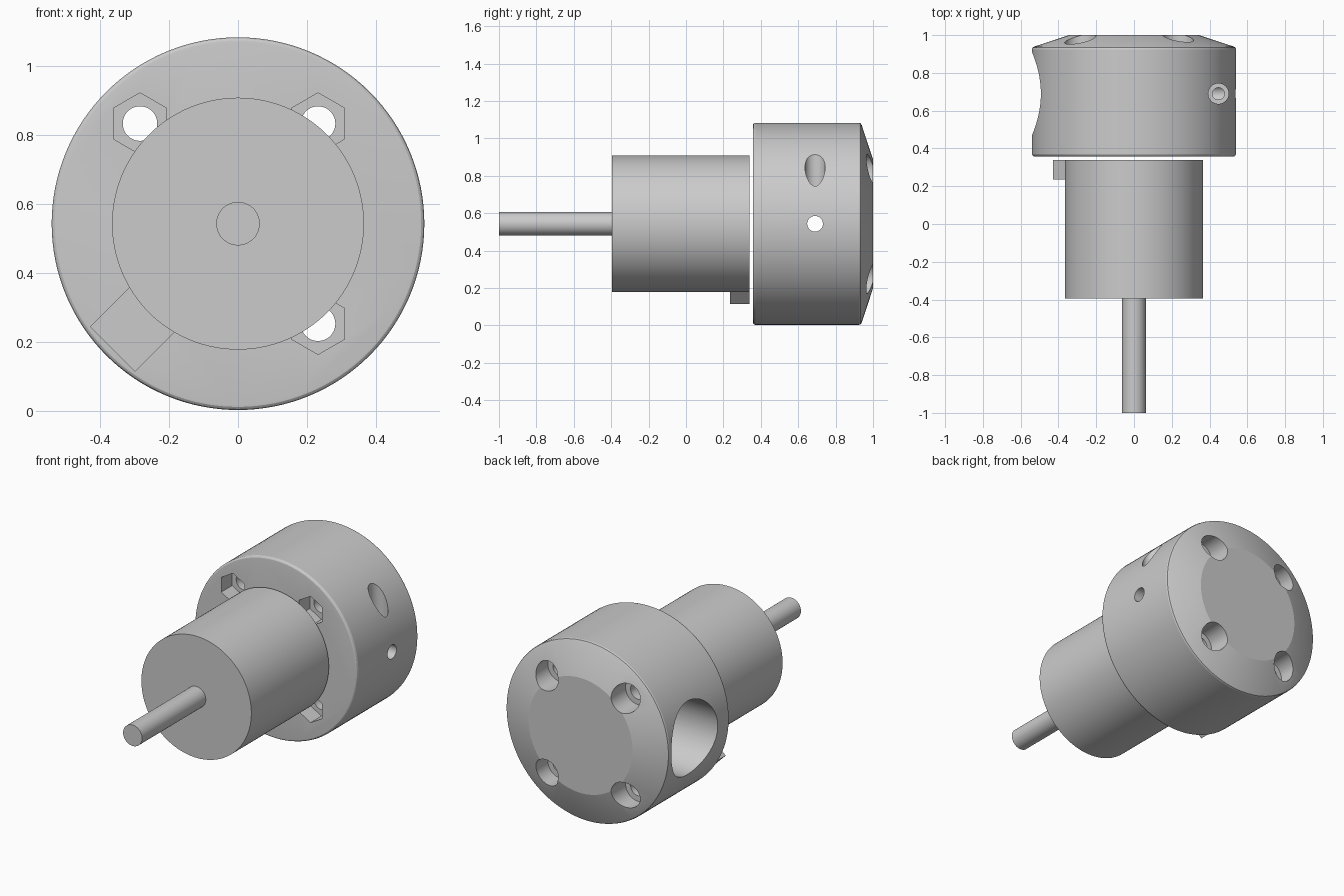
import bpy, bmesh, math
from mathutils import Matrix, Vector

if "Cube" in bpy.data.objects:
    bpy.data.objects.remove(bpy.data.objects["Cube"])

ZC = 0.543          # height of the main axis
HOUSING_R = 0.54
BORE_Y = 0.69       # position of the cross bores
ROT = {'x': Matrix.Rotation(math.pi / 2, 4, 'Y'),
       'y': Matrix.Rotation(math.pi / 2, 4, 'X'),
       'z': Matrix.Identity(4)}


def make_object(name, bm):
    bmesh.ops.recalc_face_normals(bm, faces=bm.faces)
    mesh = bpy.data.meshes.new(name)
    bm.to_mesh(mesh)
    bm.free()
    obj = bpy.data.objects.new(name, mesh)
    bpy.context.collection.objects.link(obj)
    return obj


def cylinder(name, axis, start, end, r, a, b, sides=64):
    """Cylinder along an axis; a, b are the two remaining coordinates in xyz order."""
    mid = (start + end) / 2
    pos = {'x': (mid, a, b), 'y': (a, mid, b), 'z': (a, b, mid)}[axis]
    bm = bmesh.new()
    bmesh.ops.create_cone(bm, cap_ends=True, segments=sides, radius1=r, radius2=r,
                          depth=abs(end - start),
                          matrix=Matrix.Translation(pos) @ ROT[axis])
    return make_object(name, bm)


def lathe(name, profile, sides=128):
    """Revolve (radius, y) points around the main axis."""
    bm = bmesh.new()
    rings = []
    for r, y in profile:
        rings.append([bm.verts.new((r * math.cos(t), y, ZC + r * math.sin(t)))
                      for t in (2 * math.pi * i / sides for i in range(sides))])
    for p, q in zip(rings, rings[1:]):
        for i in range(sides):
            j = (i + 1) % sides
            bm.faces.new((p[i], p[j], q[j], q[i]))
    bm.faces.new(rings[0])
    bm.faces.new(rings[-1])
    return make_object(name, bm)


def smooth(obj, angle=25):
    bpy.ops.object.select_all(action='DESELECT')
    obj.select_set(True)
    bpy.context.view_layer.objects.active = obj
    bpy.ops.object.shade_smooth_by_angle(angle=math.radians(angle))


def cut(obj, cutter):
    cutter.hide_render = True
    mod = obj.modifiers.new("cut", 'BOOLEAN')
    mod.operation = 'DIFFERENCE'
    mod.solver = 'EXACT'
    mod.object = cutter
    bpy.context.view_layer.objects.active = obj
    bpy.ops.object.modifier_apply(modifier=mod.name)
    bpy.data.objects.remove(cutter, do_unlink=True)


# Motor: shaft and body
smooth(cylinder("shaft", 'y', -1.0, -0.39, 0.063, 0, ZC))
smooth(cylinder("motor_body", 'y', -0.395, 0.34, 0.365, 0, ZC, 128))

# Connector tab pointing diagonally down and left from the body
bm = bmesh.new()
bmesh.ops.create_cube(bm, size=1, matrix=Matrix.Translation((0, 0.288, ZC))
                      @ Matrix.Rotation(math.radians(45), 4, 'Y')
                      @ Matrix.Translation((0, 0, -0.427))
                      @ Matrix.Diagonal(Vector((0.184, 0.104, 0.174, 1))))
make_object("connector_tab", bm)

# Housing with a rounded front rim and a chamfered back
housing = lathe("housing", [
    (0.525, 0.357), (0.531, 0.358), (0.5365, 0.362), (HOUSING_R, 0.371),
    (HOUSING_R, 0.925), (0.537, 0.934), (0.529, 0.939), (0.345, 1.0)])

# Bolt holes: hex nut pocket in front, through hole, round recess behind
for x in (-0.284, 0.232):
    for z in (ZC - 0.29, ZC + 0.29):
        cut(housing, cylinder("bolt_cut", 'y', 0.3, 1.1, 0.05, x, z, 48))
        cut(housing, cylinder("nut_cut", 'y', 0.3, 0.46, 0.089, x, z, 6))
        cut(housing, cylinder("head_cut", 'y', 0.86, 1.1, 0.083, x, z, 48))

# Large side socket and the small bore leading out of the far side
cut(housing, cylinder("socket_cut", 'x', -0.7, 0.36, 0.22, BORE_Y, ZC, 96))
cut(housing, cylinder("small_bore_cut", 'x', 0.3, 0.7, 0.042, BORE_Y, ZC, 48))

# Stepped set screw hole from above
cut(housing, cylinder("screw_head_cut", 'z', 0.70, 1.2, 0.054, 0.447, BORE_Y, 48))
cut(housing, cylinder("screw_cut", 'z', ZC, 1.2, 0.032, 0.447, BORE_Y, 48))
smooth(housing, 16)
